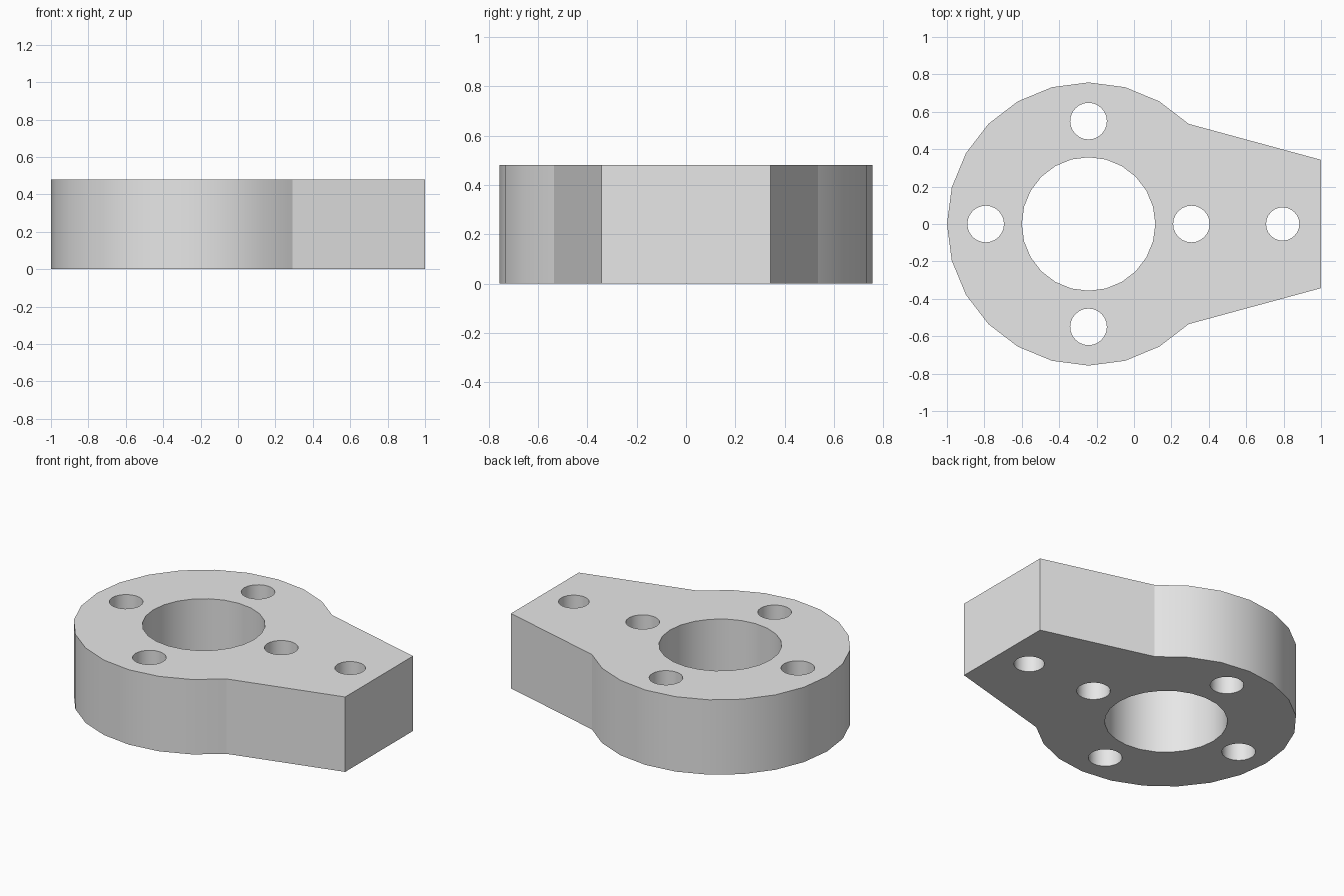
import bpy
import bmesh
from math import cos, sin, radians

HEIGHT = 0.48
HUB_X = -0.243
HUB_RADIUS = 0.757
BOLT_CIRCLE = 0.55

default = bpy.data.objects.get("Cube")
if default:
    bpy.data.objects.remove(default, do_unlink=True)


def arc(cx, cy, radius, start, end, steps):
    """Points along an arc, angles in degrees."""
    angles = [radians(start + (end - start) * i / steps) for i in range(steps + 1)]
    return [(cx + radius * cos(a), cy + radius * sin(a)) for a in angles]


def circle(cx, cy, radius, sides=24):
    return arc(cx, cy, radius, 0, 360, sides)[:-1]


# Outline: faceted round hub running into a tapered lug
outline = arc(HUB_X, 0, HUB_RADIUS, 45, 315, 18) + [(1, -0.343), (1, 0.343)]

# Centre bore, four bolt holes around it and one lug hole
loops = [outline, circle(HUB_X, 0, 0.357)]
for dx, dy in ((1, 0), (0, 1), (-1, 0), (0, -1)):
    loops.append(circle(HUB_X + dx * BOLT_CIRCLE, dy * BOLT_CIRCLE, 0.098))
loops.append(circle(0.795, 0, 0.089))

# Fill the profile around its holes and extrude it to thickness
bm = bmesh.new()
edges = []
for loop in loops:
    verts = [bm.verts.new((x, y, 0)) for x, y in loop]
    edges += [bm.edges.new((v, verts[i - 1])) for i, v in enumerate(verts)]
bmesh.ops.triangle_fill(bm, edges=edges, use_beauty=True, normal=(0, 0, 1))
result = bmesh.ops.extrude_face_region(bm, geom=bm.faces[:], use_keep_orig=True)
top = [e for e in result["geom"] if isinstance(e, bmesh.types.BMVert)]
bmesh.ops.translate(bm, verts=top, vec=(0, 0, HEIGHT))
bmesh.ops.recalc_face_normals(bm, faces=bm.faces[:])

mesh = bpy.data.meshes.new("flange_plate")
bm.to_mesh(mesh)
bm.free()
plate = bpy.data.objects.new("flange_plate", mesh)
bpy.context.collection.objects.link(plate)

# Plain grey material
grey = bpy.data.materials.new("light_grey")
grey.use_nodes = True
color = (0.8, 0.8, 0.8, 1)
grey.diffuse_color = color
grey.node_tree.nodes["Principled BSDF"].inputs["Base Color"].default_value = color
mesh.materials.append(grey)

# Smooth curved walls, keep the rims and lug corners sharp
bpy.ops.object.select_all(action="DESELECT")
plate.select_set(True)
bpy.context.view_layer.objects.active = plate
bpy.ops.object.shade_smooth_by_angle(angle=radians(20))
